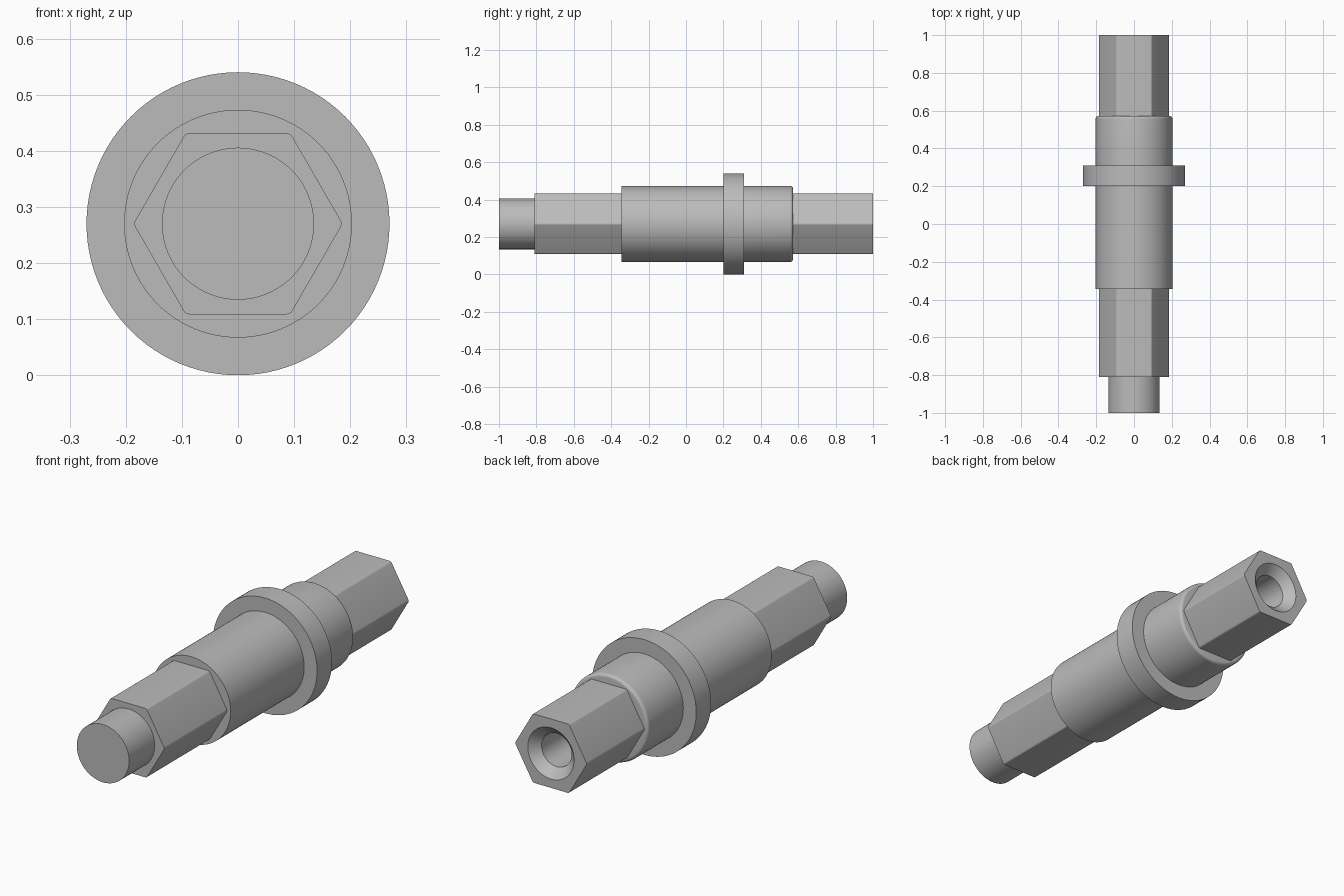
import bpy
import bmesh
import math
from mathutils import Vector

AXIS_Z = 0.27
SEGMENTS = 96

cube = bpy.data.objects.get("Cube")
if cube:
    bpy.data.objects.remove(cube, do_unlink=True)

steel = bpy.data.materials.new("grey_steel")
steel.use_nodes = True
steel.diffuse_color = (0.5, 0.5, 0.5, 1)
steel.node_tree.nodes["Principled BSDF"].inputs["Base Color"].default_value = (0.5, 0.5, 0.5, 1)


def finish(name, bm):
    """Turn a bmesh into a smooth-by-angle steel object."""
    bmesh.ops.remove_doubles(bm, verts=bm.verts, dist=1e-5)
    bmesh.ops.recalc_face_normals(bm, faces=bm.faces)
    mesh = bpy.data.meshes.new(name)
    bm.to_mesh(mesh)
    bm.free()
    obj = bpy.data.objects.new(name, mesh)
    bpy.context.collection.objects.link(obj)
    obj.location.z = AXIS_Z
    mesh.materials.append(steel)
    return obj


def shade(obj):
    bpy.ops.object.select_all(action="DESELECT")
    obj.select_set(True)
    bpy.context.view_layer.objects.active = obj
    bpy.ops.object.shade_smooth_by_angle(angle=math.radians(25))


def lathe(name, profile):
    """Spin (radius, y) points around the shaft axis; the ends lie on the axis."""
    bm = bmesh.new()
    verts = [bm.verts.new((r, y, 0)) for r, y in profile]
    edges = [bm.edges.new(pair) for pair in zip(verts, verts[1:])]
    bmesh.ops.spin(bm, geom=verts + edges, cent=(0, 0, 0), axis=(0, 1, 0),
                   angle=math.tau, steps=SEGMENTS)
    return finish(name, bm)


def hex_bar(name, y0, y1, apothem=0.1615, corner=0.012):
    """Hexagonal bar along y with slightly rounded corners."""
    bm = bmesh.new()
    ring = []
    inner = (apothem - corner) / math.cos(math.pi / 6)
    for side in range(6):
        mid = side * math.pi / 3
        centre = Vector((math.cos(mid), 0, math.sin(mid))) * inner
        for step in range(-2, 3):
            a = mid + step * math.pi / 12
            ring.append(bm.verts.new(centre + Vector((math.cos(a) * corner, y0, math.sin(a) * corner))))
    face = bm.faces.new(ring)
    moved = bmesh.ops.extrude_face_region(bm, geom=[face], use_keep_orig=True)["geom"]
    bmesh.ops.translate(bm, vec=(0, y1 - y0, 0),
                        verts=[v for v in moved if isinstance(v, bmesh.types.BMVert)])
    return finish(name, bm)


# Round body with its flange and a rounded back rim
R, BACK, ROUND = 0.203, 0.572, 0.015
rim = [(R - ROUND + ROUND * math.cos(a), BACK - ROUND + ROUND * math.sin(a))
       for a in (math.pi / 2 * i / 6 for i in range(7))]
body = lathe("flanged_body", [(0, -0.345), (R, -0.345), (R, 0.2), (0.27, 0.2),
                              (0.27, 0.31), (R, 0.31)] + rim + [(0, BACK)])

# Front plug and hexagonal drives
plug = lathe("front_plug", [(0, -1), (0.1355, -1), (0.1355, -0.81), (0, -0.81)])
front_hex = hex_bar("front_hex", -0.81, -0.345)
back_hex = hex_bar("back_hex", BACK - 0.01, 1)

# Countersunk bore in the back end
cutter = lathe("bore_cutter", [(0, 0.6), (0.078, 0.64), (0.078, 0.958),
                               (0.12, 1.0), (0.12, 1.05), (0, 1.05)])
cutter.hide_render = True
cutter.hide_viewport = True
bore = back_hex.modifiers.new("bore", "BOOLEAN")
bore.operation = "DIFFERENCE"
bore.solver = "EXACT"
bore.object = cutter

# Apply the bore so the cut edges can be sharpened
bpy.context.view_layer.update()
cut_mesh = bpy.data.meshes.new_from_object(
    back_hex.evaluated_get(bpy.context.evaluated_depsgraph_get()))
back_hex.modifiers.clear()
back_hex.data = cut_mesh
bpy.data.objects.remove(cutter, do_unlink=True)

for part in (body, plug, front_hex, back_hex):
    shade(part)
